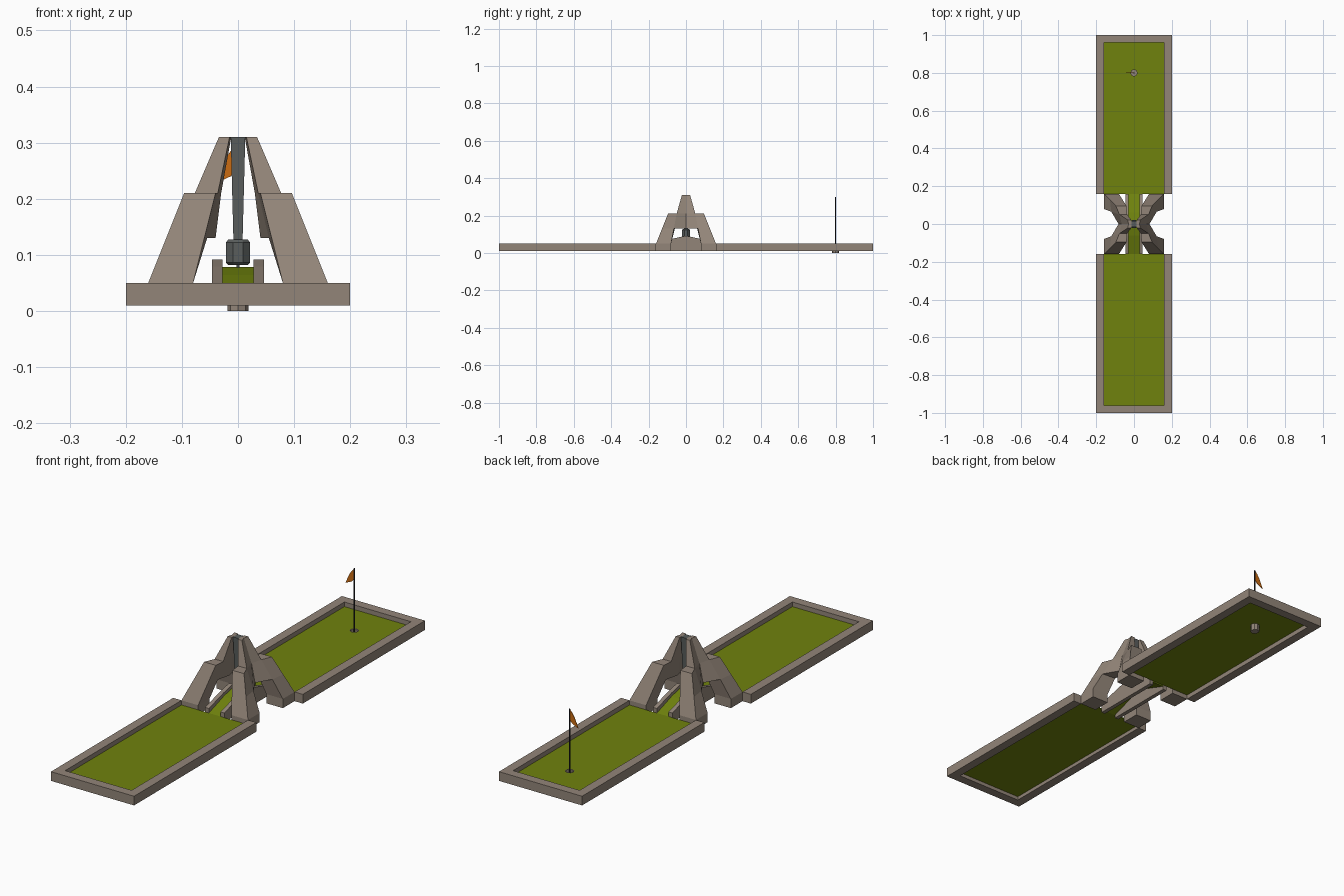
import bpy, bmesh, math

if "Cube" in bpy.data.objects:
    bpy.data.objects.remove(bpy.data.objects["Cube"])


def material(name, rgb):
    m = bpy.data.materials.new(name)
    m.diffuse_color = (*rgb, 1)
    m.use_nodes = True
    m.node_tree.nodes["Principled BSDF"].inputs["Base Color"].default_value = m.diffuse_color
    return m


STONE = material("warm_stone", (0.29, 0.235, 0.19))
GREEN = material("turf_green", (0.16, 0.225, 0.004))
STEEL = material("dark_steel", (0.10, 0.11, 0.107))
ORANGE = material("flag_orange", (0.60, 0.15, 0.006))
BLACK = material("pole_black", (0.02, 0.02, 0.025))


def finish(name, bm, mat, mirror=None):
    bmesh.ops.recalc_face_normals(bm, faces=bm.faces)
    me = bpy.data.meshes.new(name)
    bm.to_mesh(me)
    bm.free()
    me.materials.append(mat)
    ob = bpy.data.objects.new(name, me)
    bpy.context.collection.objects.link(ob)
    if mirror:
        ob.modifiers.new("mirror", 'MIRROR').use_axis = mirror
    return ob


def prism(name, pts, axis, lo, hi, mat, mirror=None):
    """Extrude a 2D outline along x, y or z."""
    place = {'x': lambda a, b, c: (c, a, b),
             'y': lambda a, b, c: (a, c, b),
             'z': lambda a, b, c: (a, b, c)}[axis]
    bm = bmesh.new()
    low = [bm.verts.new(place(a, b, lo)) for a, b in pts]
    high = [bm.verts.new(place(a, b, hi)) for a, b in pts]
    bm.faces.new(low)
    bm.faces.new(high)
    n = len(pts)
    for i in range(n):
        j = (i + 1) % n
        bm.faces.new((low[i], low[j], high[j], high[i]))
    return finish(name, bm, mat, mirror)


def lathe(name, profile, sides, mat, centre=(0, 0), turn=0.0, squash=1.0):
    """Revolve (radius, z) points into a faceted solid, capped at both ends."""
    bm = bmesh.new()
    rings = []
    for r, z in profile:
        ring = []
        for i in range(sides):
            a = turn + 2 * math.pi * i / sides
            ring.append(bm.verts.new((centre[0] + r * math.cos(a),
                                      centre[1] + squash * r * math.sin(a), z)))
        rings.append(ring)
    for a, b in zip(rings, rings[1:]):
        for i in range(sides):
            j = (i + 1) % sides
            bm.faces.new((a[i], a[j], b[j], b[i]))
    bm.faces.new(rings[0])
    bm.faces.new(rings[-1])
    return finish(name, bm, mat)


# Tray walls: U-shaped, open towards the middle
u_shape = [(-.2, -1), (.2, -1), (.2, -.16), (.16, -.16),
           (.16, -.96), (-.16, -.96), (-.16, -.16), (-.2, -.16)]
prism("tray_walls", u_shape, 'z', 0.01, 0.05, STONE, (False, True, False))

# Turf in the front tray
prism("front_turf", [(-.16, -.96), (.16, -.96), (.16, -.16), (-.16, -.16)],
      'z', 0.026, 0.03, GREEN)

# Turf in the rear tray, with a round hole for the cup
HOLE, R, N = 0.8, 0.019, 8
bm = bmesh.new()
outer = [(-.16, .16), (.16, .16), (.16, .96), (-.16, .96)]
inner = [(R * math.cos(2 * math.pi * i / N), HOLE + R * math.sin(2 * math.pi * i / N))
         for i in range(N)]
edges = []
for loop in (outer, inner):
    vs = [bm.verts.new((x, y, 0.03)) for x, y in loop]
    edges += [bm.edges.new((vs[i], vs[(i + 1) % len(vs)])) for i in range(len(vs))]
bmesh.ops.triangle_fill(bm, edges=edges, use_beauty=True, normal=(0, 0, 1))
finish("rear_turf", bm, GREEN)

# Cup, pole and flag
lathe("cup", [(R, 0), (R, 0.03), (R - .002, 0.03), (R - .002, 0.004)], N, STONE, (0, HOLE))
lathe("flag_pole", [(.003, .004), (.003, .30)], 6, BLACK, (0, HOLE))
prism("flag", [(0, .30), (-.012, .287), (-.024, .268), (-.034, .246), (-.042, .226),
               (-.028, .233), (-.013, .240), (0, .254)],
      'y', HOLE - .001, HOLE + .001, ORANGE)

# Bridge lane and its side rails
hump = [(-.16, .03), (-.06, .064), (0, .078), (.06, .064), (.16, .03)]
prism("bridge_lane", hump + [(y, z - .006) for y, z in reversed(hump)],
      'x', -.029, .029, GREEN)
rail = [(-.16, .01), (-.16, .05), (-.06, .079), (0, .092), (.06, .079), (.16, .05), (.16, .01)]
prism("bridge_rail", rail, 'x', .028, .046, STONE, (True, False, False))

# Tower: one quarter (leg, half arch, half upper block), mirrored in x and y
bm = bmesh.new()


def ring(z, *pts):
    return [bm.verts.new((x, y, z)) for x, y in pts]


foot = [(.16, .16), (.16, .08), (.08, .08), (.08, .16)]
A = ring(.01, *foot)
B = ring(.05, *foot)
C = ring(.13, (.128, .128), (.12, .065), (.055, .06), (.06, .128))
D = ring(.21, (.096, .096), (.077, .05), (.036, .05), (.04, .096))
J = ring(.13, (.082, 0), (.04, 0)) + ring(.21, (.03, 0), (.065, 0))
T = ring(.31, (.034, .022), (.028, 0), (.012, 0), (.015, .022))
for lo, hi in ((A, B), (B, C), (C, D)):
    for i in range(4):
        if lo is C and i == 1:
            continue        # this side opens into the arch
        j = (i + 1) % 4
        bm.faces.new((lo[i], lo[j], hi[j], hi[i]))
for f in ((A[0], A[1], A[2], A[3]), (D[0], D[1], D[2], D[3]),
          (C[1], J[0], J[1], C[2]), (C[1], D[1], J[3], J[0]), (C[2], J[1], J[2], D[2]),
          (D[1], J[3], T[1], T[0]), (D[2], J[2], T[2], T[3]),
          (D[1], T[0], T[3], D[2]), (T[0], T[1], T[2], T[3])):
    bm.faces.new(f)
finish("tower_legs", bm, STONE, (True, True, False))

# Pendulum: tapered square rod and faceted weight with a small tip
q = math.sqrt(2)
lathe("pendulum_rod", [(.008 * q, .12), (.013 * q, .31)], 4, STEEL, turn=math.pi / 4, squash=1.2)
lathe("pendulum_weight", [(.019, .082), (.0235, .086), (.0235, .122), (.019, .127)],
      8, STEEL, turn=math.pi / 8)
lathe("pendulum_tip", [(.003, .077), (.003, .083)], 6, STEEL)
